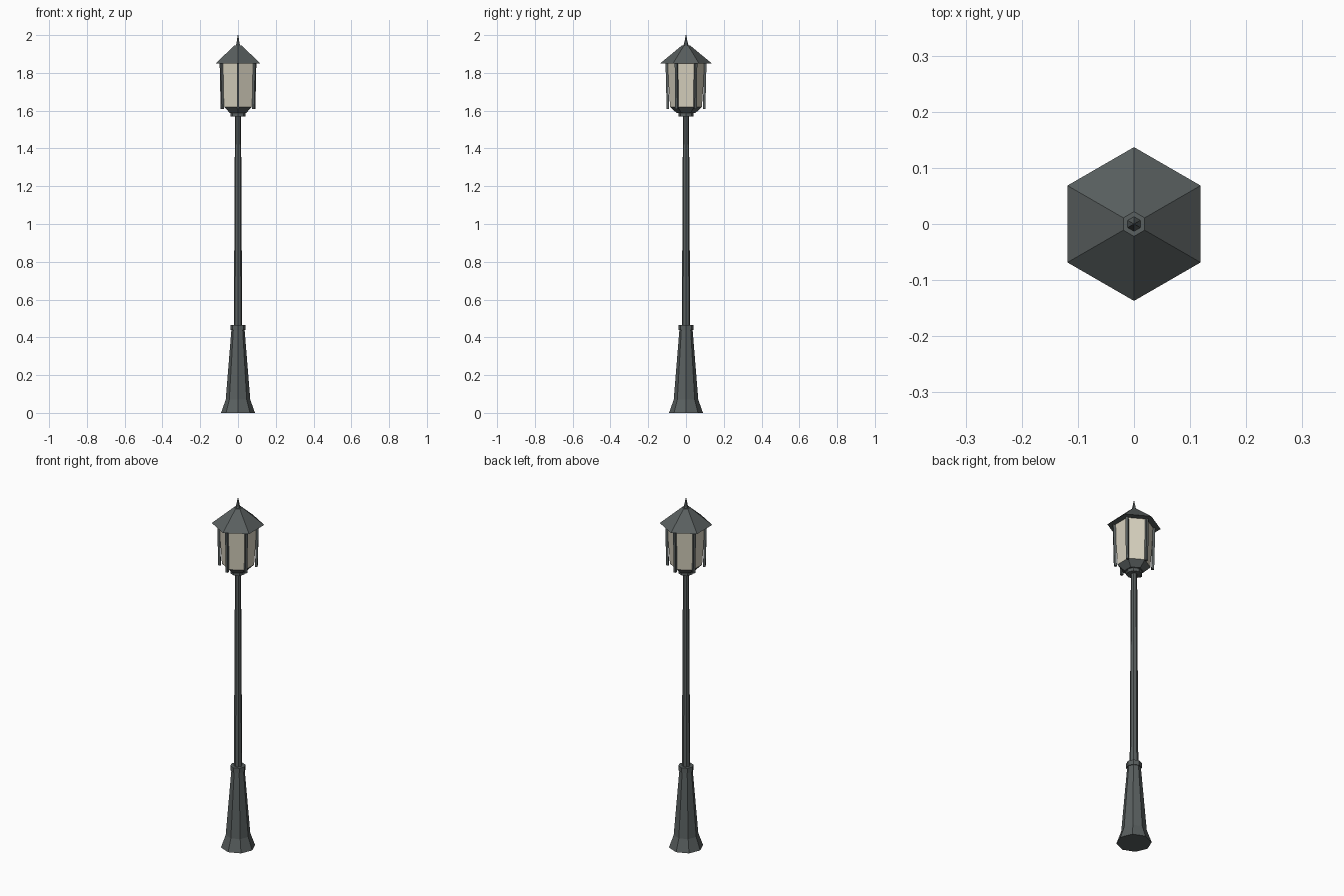
import bpy, bmesh
from math import cos, sin, pi

if "Cube" in bpy.data.objects:
    bpy.data.objects.remove(bpy.data.objects["Cube"])


def material(name, color):
    m = bpy.data.materials.new(name)
    m.diffuse_color = color
    m.use_nodes = True
    m.node_tree.nodes["Principled BSDF"].inputs["Base Color"].default_value = m.diffuse_color
    return m


IRON = material("iron", (0.10, 0.115, 0.115, 1))
PANE = material("pane", (0.68, 0.64, 0.52, 1))


def finish(name, bm, mat):
    bmesh.ops.recalc_face_normals(bm, faces=bm.faces)
    me = bpy.data.meshes.new(name)
    bm.to_mesh(me)
    bm.free()
    me.materials.append(mat)
    ob = bpy.data.objects.new(name, me)
    bpy.context.collection.objects.link(ob)
    return ob


def lathe(name, profile, sides, mat=IRON):
    """Closed faceted solid from (radius, z) pairs; a corner points along y."""
    bm = bmesh.new()
    rings = []
    for r, z in profile:
        angles = [pi / 2 + 2 * pi * i / sides for i in range(sides)]
        rings.append([bm.verts.new((r * cos(a), r * sin(a), z)) for a in angles])
    for lo, hi in zip(rings, rings[1:]):
        for i in range(sides):
            j = (i + 1) % sides
            bm.faces.new((lo[i], lo[j], hi[j], hi[i]))
    bm.faces.new(rings[0])
    bm.faces.new(rings[-1])
    return finish(name, bm, mat)


# Octagonal pedestal, pole and collars
lathe("pedestal", [(0.09, 0), (0.065, 0.07), (0.035, 0.44)], 8)
lathe("pedestal_collar", [(0.04, 0.438), (0.04, 0.465)], 8)
lathe("pole", [(0.022, 0.46), (0.016, 1.58)], 8)
lathe("lantern_collar", [(0.04, 1.57), (0.04, 1.592)], 8)

# Hexagonal lantern
lathe("lantern_cup", [(0.05, 1.588), (0.085, 1.62)], 6)
lathe("lantern_glass", [(0.084, 1.62), (0.10, 1.85)], 6, PANE)
lathe("lantern_roof", [(0.137, 1.85), (0.022, 1.945)], 6)
lathe("finial", [(0.013, 1.945), (0.008, 1.965), (0.0015, 2.0)], 6)

# Six slightly leaning corner bars
for k in range(6):
    a = pi / 2 + k * pi / 3
    bm = bmesh.new()
    bmesh.ops.create_cube(bm, size=1)
    for v in bm.verts:
        r = (0.102 if v.co.z > 0 else 0.096) + v.co.x * 0.013
        t = v.co.y * 0.013
        v.co = (r * cos(a) - t * sin(a), r * sin(a) + t * cos(a),
                1.855 if v.co.z > 0 else 1.61)
    finish(f"corner_bar_{k + 1}", bm, IRON)
